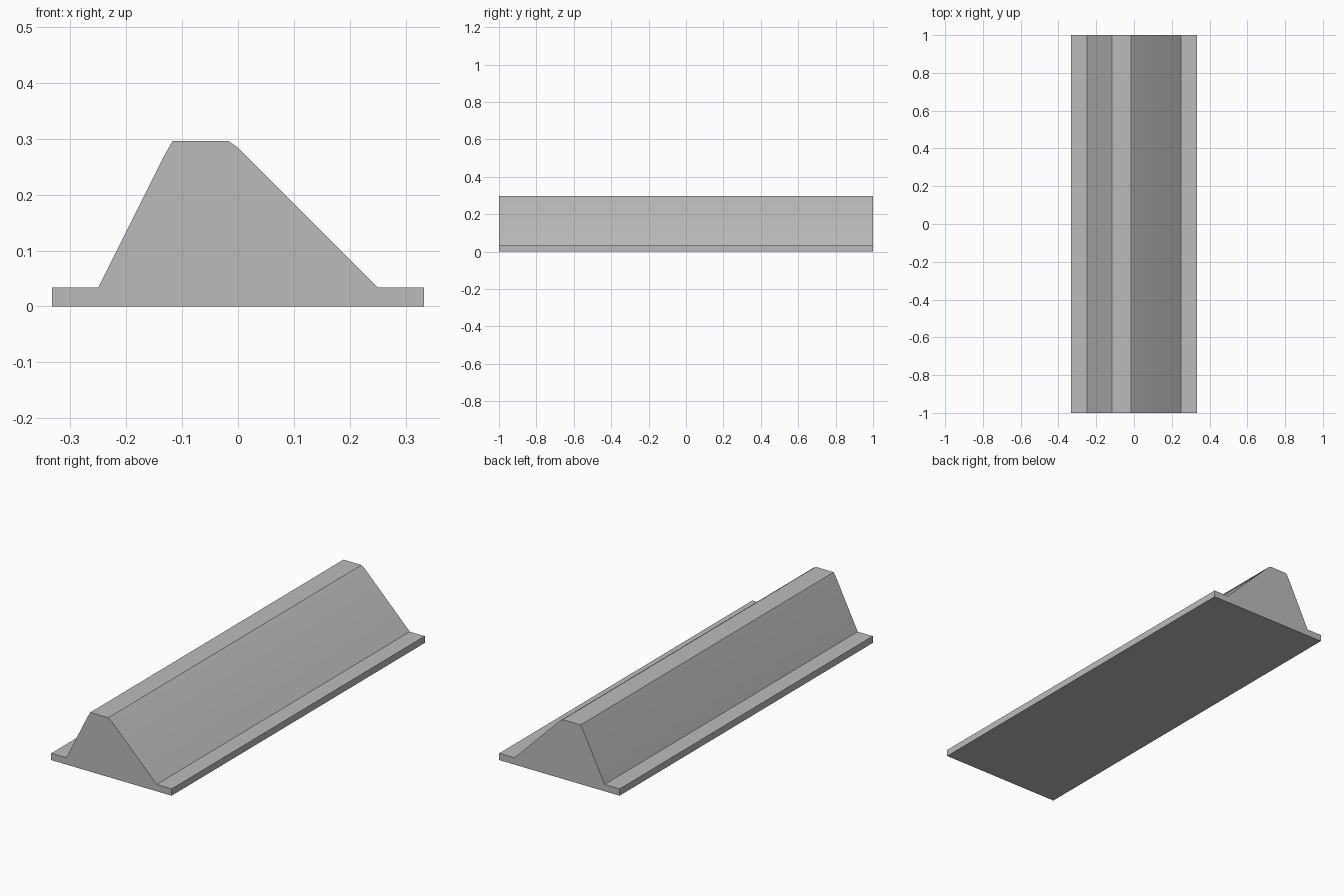
import bpy
import bmesh
import math

cube = bpy.data.objects.get("Cube")
if cube:
    bpy.data.objects.remove(cube, do_unlink=True)

# Single plain grey
grey = bpy.data.materials.new("plain grey")
grey.use_nodes = True
color = (0.5, 0.5, 0.5, 1)
grey.diffuse_color = color
grey.node_tree.nodes["Principled BSDF"].inputs["Base Color"].default_value = color

# Barrier cross-section: flat base flanges, steep side, flat crest, gentle side
half_base, flange_height, half_length = 0.333, 0.034, 1.0
profile = [
    (-half_base, 0), (half_base, 0),
    (half_base, flange_height), (0.25, flange_height),
    (0, 0.284), (-0.017, 0.296),
    (-0.117, 0.296), (-0.133, 0.268),
    (-0.25, flange_height), (-half_base, flange_height),
]


def extrude_profile(name, points, half_length, material):
    """Extrude an x-z outline along y into a closed solid."""
    bm = bmesh.new()
    end = bm.faces.new([bm.verts.new((x, -half_length, z)) for x, z in points])
    result = bmesh.ops.extrude_face_region(bm, geom=[end], use_keep_orig=True)
    moved = [g for g in result["geom"] if isinstance(g, bmesh.types.BMVert)]
    bmesh.ops.translate(bm, verts=moved, vec=(0, 2 * half_length, 0))
    bmesh.ops.recalc_face_normals(bm, faces=bm.faces)
    mesh = bpy.data.meshes.new(name)
    bm.to_mesh(mesh)
    bm.free()
    mesh.materials.append(material)
    obj = bpy.data.objects.new(name, mesh)
    bpy.context.collection.objects.link(obj)
    return obj


# Embankment, softened only across the slight bends below the crest
embankment = extrude_profile("embankment", profile, half_length, grey)
bpy.ops.object.select_all(action="DESELECT")
embankment.select_set(True)
bpy.context.view_layer.objects.active = embankment
bpy.ops.object.shade_smooth_by_angle(angle=math.radians(30))
